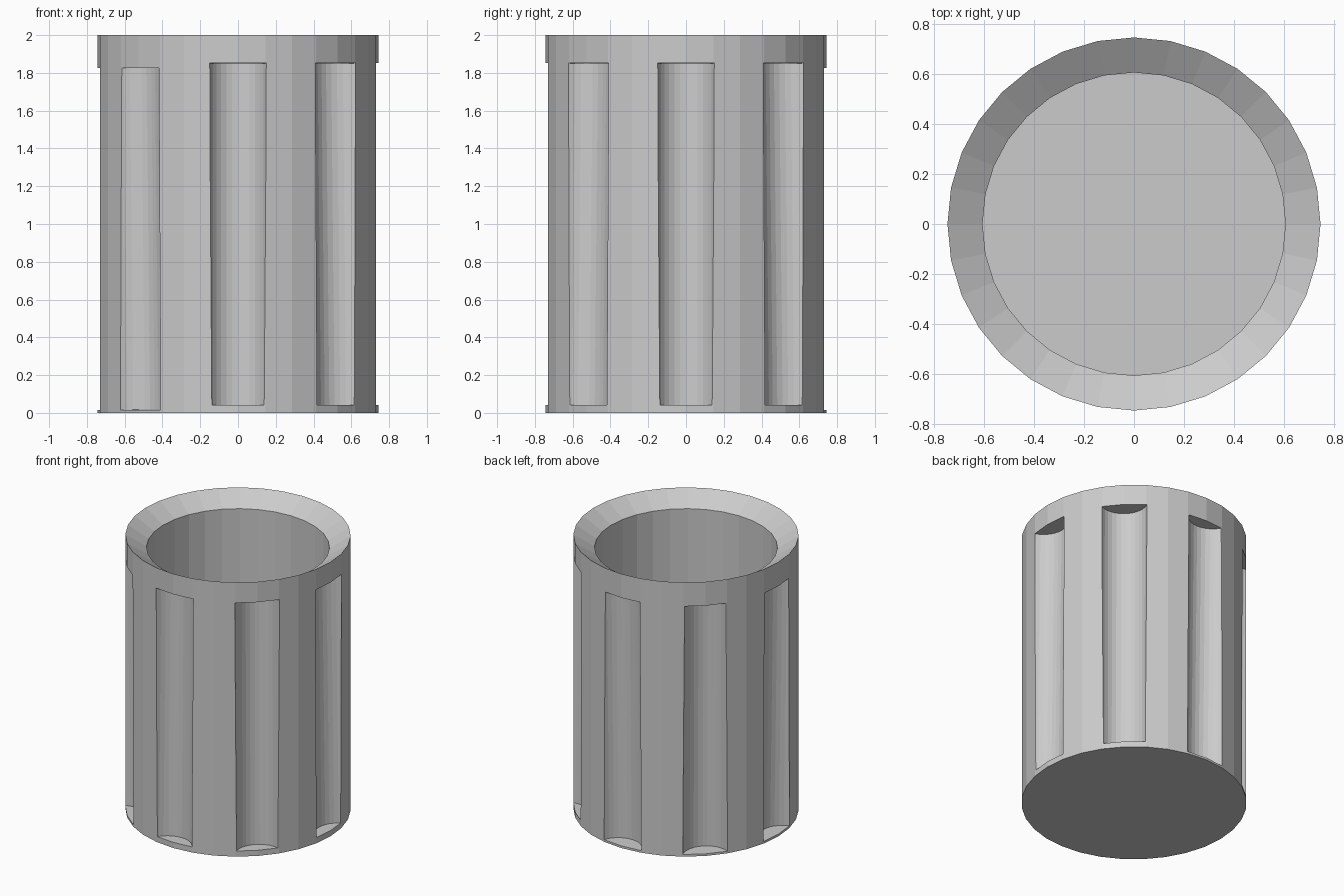
import bpy, bmesh
from math import pi, cos, sin, atan2
from mathutils import Matrix

if "Cube" in bpy.data.objects:
    bpy.data.objects.remove(bpy.data.objects["Cube"])

SIDES = 32

# Tumbler body: lathed profile (radius, z) from base, up the outside, over the rim, down inside
profile = [(0.745, 0.0), (0.745, 2.0), (0.605, 1.91), (0.605, 0.14)]
bm = bmesh.new()
rings = []
for r, z in profile:
    rings.append([bm.verts.new((r * cos(2 * pi * i / SIDES), r * sin(2 * pi * i / SIDES), z))
                  for i in range(SIDES)])
for low, high in zip(rings, rings[1:]):
    for i in range(SIDES):
        j = (i + 1) % SIDES
        bm.faces.new((low[i], low[j], high[j], high[i]))
bm.faces.new(rings[0][::-1])
bm.faces.new(rings[-1])
bmesh.ops.recalc_face_normals(bm, faces=bm.faces)
mesh = bpy.data.meshes.new("tumbler")
bm.to_mesh(mesh)
bm.free()
tumbler = bpy.data.objects.new("tumbler", mesh)
bpy.context.collection.objects.link(tumbler)

# Flute cutters: eight slightly leaning rods; the back-left half leans the other way and sits lower
bm = bmesh.new()
lean = atan2(0.025, 1.81)
for k in range(8):
    flipped = 2 <= k <= 5
    place = (Matrix.Rotation(k * pi / 4, 4, 'Z')
             @ Matrix.Translation((0.797, 0, 0.92 if flipped else 0.947))
             @ Matrix.Rotation(lean if flipped else -lean, 4, 'Y'))
    bmesh.ops.create_cone(bm, cap_ends=True, segments=SIDES, radius1=0.16, radius2=0.16,
                          depth=1.81, matrix=place)
mesh = bpy.data.meshes.new("flute_cutter")
bm.to_mesh(mesh)
bm.free()
cutter = bpy.data.objects.new("flute_cutter", mesh)
bpy.context.collection.objects.link(cutter)
cutter.hide_render = True
cutter.hide_set(True)

# Carve the flutes
cut = tumbler.modifiers.new("flutes", 'BOOLEAN')
cut.operation = 'DIFFERENCE'
cut.solver = 'EXACT'
cut.object = cutter
